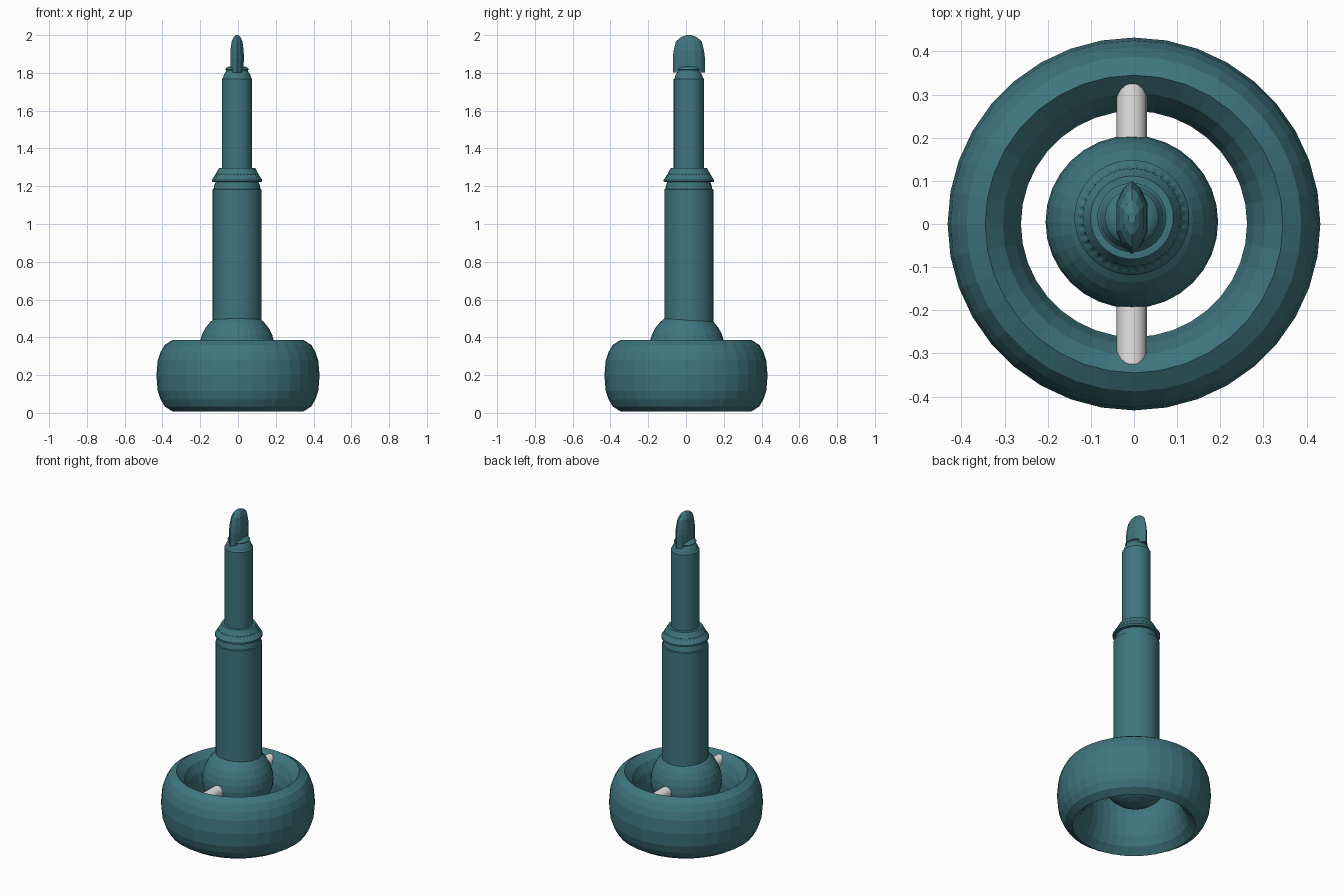
import bpy, bmesh, math
from mathutils import Matrix

if "Cube" in bpy.data.objects:
    bpy.data.objects.remove(bpy.data.objects["Cube"])


def material(name, rgb):
    m = bpy.data.materials.new(name)
    m.diffuse_color = (*rgb, 1)
    m.use_nodes = True
    m.node_tree.nodes["Principled BSDF"].inputs["Base Color"].default_value = m.diffuse_color
    return m


TEAL = material("dark teal", (0.05, 0.18, 0.21))
PALE = material("pale grey", (0.8, 0.79, 0.78))


def finish(name, bm, mat, loc=(0, 0, 0), angle=None):
    bmesh.ops.recalc_face_normals(bm, faces=bm.faces)
    me = bpy.data.meshes.new(name)
    bm.to_mesh(me)
    bm.free()
    me.materials.append(mat)
    ob = bpy.data.objects.new(name, me)
    bpy.context.collection.objects.link(ob)
    ob.location = loc
    if angle:
        bpy.ops.object.select_all(action='DESELECT')
        ob.select_set(True)
        bpy.context.view_layer.objects.active = ob
        bpy.ops.object.shade_smooth_by_angle(angle=math.radians(angle))
    return ob


def loft(name, rings, mat, loc=(0, 0, 0), closed=False, angle=None):
    """Bridge a list of equal-length point rings; cap the ends unless closed."""
    bm = bmesh.new()
    vs = [[bm.verts.new(p) for p in ring] for ring in rings]
    n = len(vs[0])
    pairs = list(zip(vs, vs[1:])) + ([(vs[-1], vs[0])] if closed else [])
    for a, b in pairs:
        for i in range(n):
            j = (i + 1) % n
            bm.faces.new((a[i], a[j], b[j], b[i]))
    if not closed:
        bm.faces.new(vs[0])
        bm.faces.new(vs[-1])
    return finish(name, bm, mat, loc, angle)


def circle(r, z, n=32, tooth=0.0):
    pts = []
    for i in range(n):
        a = 2 * math.pi * i / n
        q = r - (tooth if i % 4 < 2 else 0)
        pts.append((q * math.cos(a), q * math.sin(a), z))
    return pts


# hollow rounded ring base
half = [(0.432, 0.0), (0.425, 0.08), (0.41, 0.125), (0.388, 0.163), (0.345, 0.19),
        (0.304, 0.152), (0.278, 0.10), (0.262, 0.04)]
outline = half + [(r, -h) for r, h in reversed(half[1:])]
loft("base_ring", [circle(r, 0.197 + h, 36) for r, h in outline], TEAL, closed=True)

# central ball
bm = bmesh.new()
bmesh.ops.create_uvsphere(bm, u_segments=32, v_segments=16, radius=0.2)
finish("ball", bm, TEAL, (-0.005, 0.005, 0.34))

# cross pin from the ball to both sides of the ring
bm = bmesh.new()
bmesh.ops.create_cone(bm, cap_ends=True, segments=16, radius1=0.035, radius2=0.035,
                      depth=0.65, matrix=Matrix.Rotation(math.pi / 2, 4, 'X'))
finish("cross_pin", bm, PALE, (-0.005, 0, 0.335), angle=35)

AXIS = (-0.005, 0.015, 0)

# thick lower shaft with a stepped neck
lower = [(0.13, 0.40), (0.13, 1.183), (0.124, 1.186), (0.122, 1.20), (0.113, 1.225), (0.113, 1.25)]
loft("lower_shaft", [circle(r, z) for r, z in lower], TEAL, AXIS, angle=30)

# notched collar
collar = [(0.11, 1.222, 0), (0.133, 1.224, 0), (0.133, 1.234, 0), (0.126, 1.244, 0),
          (0.124, 1.247, 0.004), (0.115, 1.262, 0.004), (0.113, 1.265, 0),
          (0.101, 1.287, 0), (0.096, 1.296, 0), (0.075, 1.297, 0)]
loft("notched_collar", [circle(r, z, 144, t) for r, z, t in collar], TEAL, AXIS, angle=30)

# thin upper shaft with a narrowing grooved end
upper = [(0.08, 1.28), (0.08, 1.768), (0.074, 1.774), (0.07, 1.79), (0.058, 1.808),
         (0.058, 1.814), (0.063, 1.818), (0.057, 1.826), (0.04, 1.835)]
loft("upper_shaft", [circle(r, z) for r, z in upper], TEAL, AXIS, angle=30)


# flat faceted blade tip
def lens(hx, hy, z):
    quarter = [(0, 1), (0.55, 0.8), (1, 0.4)]
    right = quarter + [(x, -y) for x, y in reversed(quarter)]
    pts = right + [(-x, y) for x, y in reversed(right[1:-1]) if x]
    left = [(-x, y) for x, y in reversed(right[1:-1])]
    return [(x * hx, y * hy, z) for x, y in right + left]


blade = [(0.034, 0.085, 1.803), (0.036, 0.085, 1.88), (0.035, 0.08, 1.92),
         (0.028, 0.068, 1.968), (0.018, 0.04, 1.99), (0.008, 0.012, 2.0)]
loft("blade_tip", [lens(*b) for b in blade], TEAL, AXIS)
